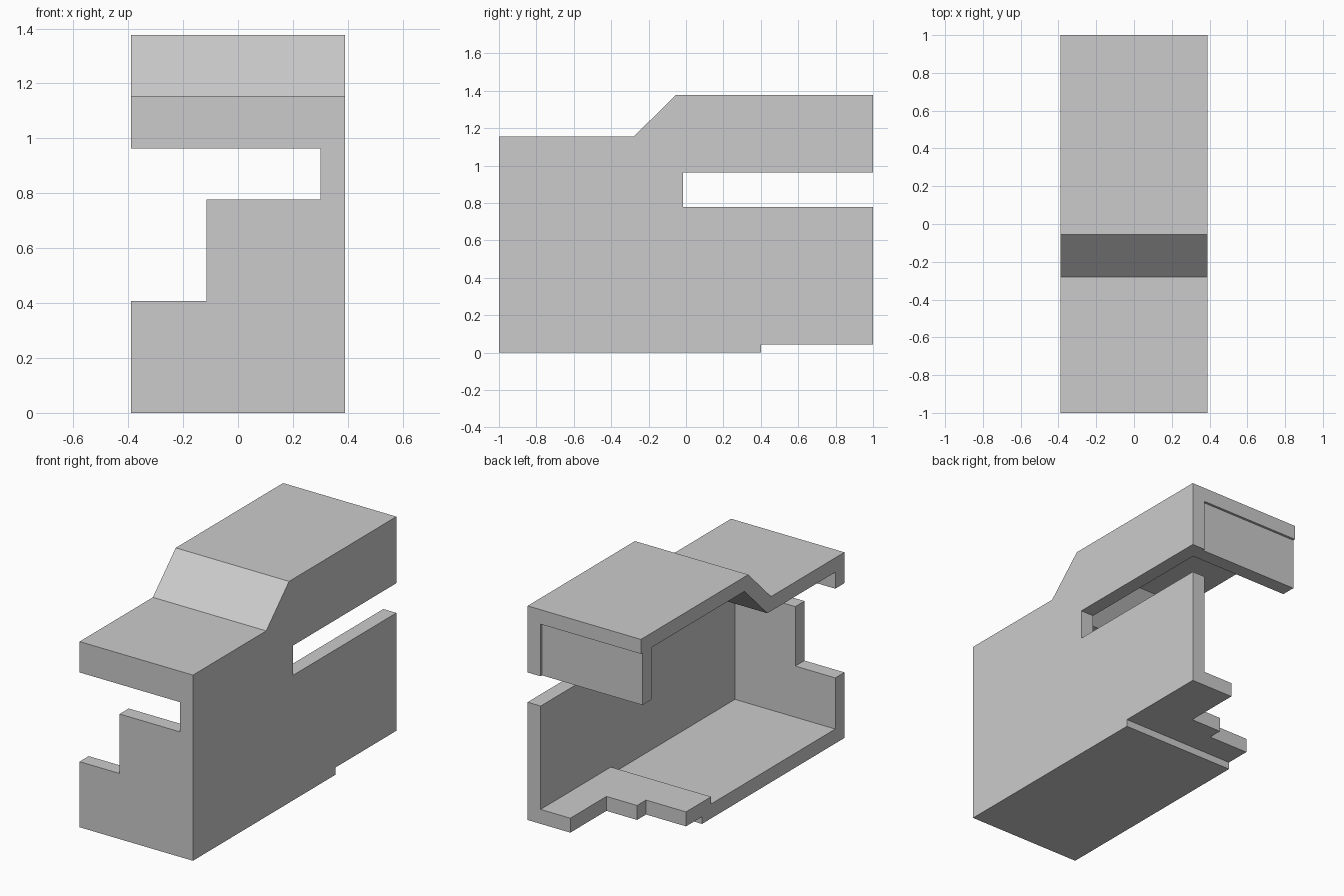
import bpy
import bmesh
from mathutils import Vector

cube = bpy.data.objects.get("Cube")
if cube:
    bpy.data.objects.remove(cube, do_unlink=True)

grey = bpy.data.materials.new("plain grey")
grey.use_nodes = True
colour = (0.6, 0.6, 0.6, 1)
grey.diffuse_color = colour
grey.node_tree.nodes["Principled BSDF"].inputs["Base Color"].default_value = colour


def prism(name, axis, start, end, outline):
    """Extrude a flat outline along one axis; outline uses the other two axes in order."""
    bm = bmesh.new()
    verts = []
    for a, b in outline:
        co = [a, b]
        co.insert(axis, start)
        verts.append(bm.verts.new(co))
    face = bm.faces.new(verts)
    grown = bmesh.ops.extrude_face_region(bm, geom=[face])["geom"]
    shift = Vector((0, 0, 0))
    shift[axis] = end - start
    bmesh.ops.translate(bm, vec=shift, verts=[g for g in grown if isinstance(g, bmesh.types.BMVert)])
    bmesh.ops.recalc_face_normals(bm, faces=bm.faces)
    mesh = bpy.data.meshes.new(name)
    bm.to_mesh(mesh)
    bm.free()
    mesh.materials.append(grey)
    obj = bpy.data.objects.new(name, mesh)
    bpy.context.collection.objects.link(obj)
    return obj


X, Y, Z = 0, 1, 2
OUT, IN = 0.39, 0.3          # outer and inner face of the side wall
T = 0.09                     # sheet thickness
LOW, HIGH = 1.155, 1.377     # the two roof levels
SLOT_LO, SLOT_HI = 0.778, 0.963
inner = T - 1

# Side wall with the long slot open at the rear
prism("side_wall", X, IN, OUT, [
    (-1, 0), (0.4, 0), (0.4, 0.045), (1, 0.045), (1, SLOT_LO), (-0.015, SLOT_LO),
    (-0.015, SLOT_HI), (1, SLOT_HI), (1, HIGH), (-0.055, HIGH), (-0.28, LOW), (-1, LOW)])

# Stepped roof with its front lip
prism("roof", X, -OUT, IN, [
    (-1, SLOT_HI), (inner, SLOT_HI), (inner, LOW - T), (-0.243, LOW - T),
    (-0.018, HIGH - T), (1, HIGH - T), (1, HIGH), (-0.055, HIGH), (-0.28, LOW), (-1, LOW)])

# Rear panel, set slightly in from the roof edge
prism("rear_panel", Y, 0.895, 0.985, [
    (-OUT, SLOT_HI), (IN, SLOT_HI), (IN, HIGH - T), (-OUT, HIGH - T)])

# Notched lower front
prism("front_wall", Y, -1, inner, [
    (-OUT, 0), (IN, 0), (IN, SLOT_LO), (-0.115, SLOT_LO), (-0.115, 0.408), (-OUT, 0.408)])

# Floor with a raised rear section
prism("floor", X, -OUT, IN, [
    (inner, 0), (0.4, 0), (0.4, 0.045), (0.557, 0.045), (0.557, 0.135),
    (0.31, 0.135), (0.31, T), (inner, T)])

# Stepped rear edge of the floor
prism("floor_rear_steps", Z, 0.045, 0.135, [
    (IN, 0.557), (IN, 1), (0.096, 1), (0.096, 0.645), (-0.115, 0.645), (-0.115, 0.557)])
